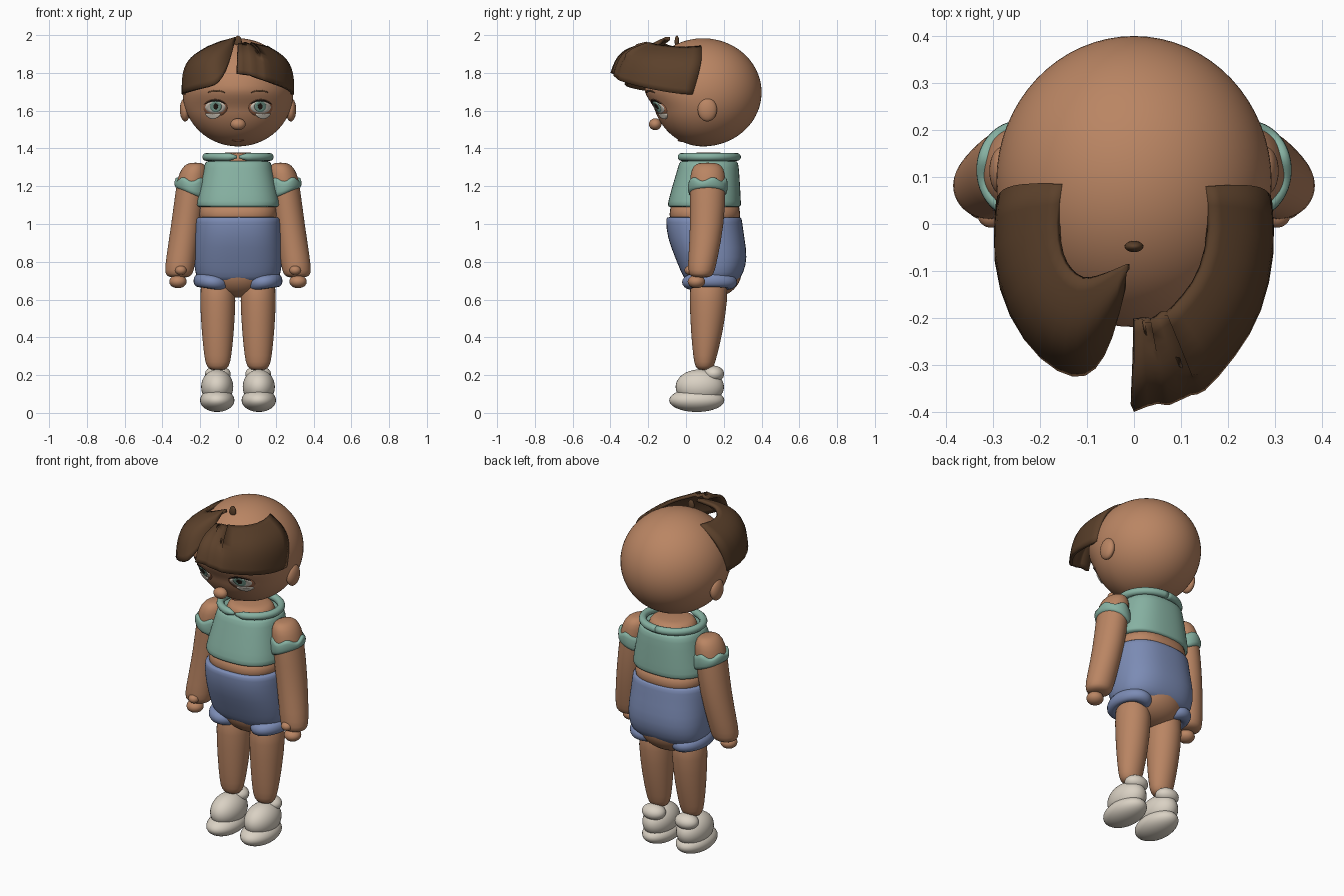
import bpy, bmesh
from math import sin, cos, pi, sqrt, radians, copysign
from mathutils import Vector

if "Cube" in bpy.data.objects:
    bpy.data.objects.remove(bpy.data.objects["Cube"], do_unlink=True)


def material(name, color):
    mat = bpy.data.materials.new(name)
    mat.use_nodes = True
    mat.diffuse_color = (*color, 1)
    mat.node_tree.nodes["Principled BSDF"].inputs["Base Color"].default_value = (*color, 1)
    return mat


SKIN = material("tan skin", (0.49, 0.235, 0.125))
BLUSH = material("eyelid and lip", (0.36, 0.14, 0.07))
HAIR = material("brown hair", (0.105, 0.052, 0.024))
TEAL = material("teal cloth", (0.24, 0.44, 0.36))
BLUE = material("blue shorts", (0.2, 0.26, 0.46))
WHITE = material("off white", (0.7, 0.64, 0.55))
DARK = material("dark pupil", (0.025, 0.015, 0.01))


def finish(bm, name, mat, subdivide=0):
    mesh = bpy.data.meshes.new(name)
    bm.to_mesh(mesh)
    bm.free()
    mesh.materials.append(mat)
    mesh.shade_smooth()
    obj = bpy.data.objects.new(name, mesh)
    bpy.context.collection.objects.link(obj)
    if subdivide:
        sub = obj.modifiers.new("smooth", "SUBSURF")
        sub.levels = sub.render_levels = subdivide
        sub.boundary_smooth = "PRESERVE_CORNERS"
    return obj


def loft(name, rings, mat, subdivide=1):
    """Skin a closed body over a list of point rings and cap both ends."""
    bm = bmesh.new()
    rows = [[bm.verts.new(p) for p in ring] for ring in rings]
    n = len(rows[0])
    for a, b in zip(rows, rows[1:]):
        for i in range(n):
            bm.faces.new((a[i], a[(i + 1) % n], b[(i + 1) % n], b[i]))
    bm.faces.new(rows[0])
    bm.faces.new(rows[-1])
    bmesh.ops.recalc_face_normals(bm, faces=bm.faces)
    return finish(bm, name, mat, subdivide)


def ring(z, cx, cy, rx, ry, power=2.0, n=32):
    def bend(v):
        return copysign(abs(v) ** (2 / power), v)
    return [(cx + rx * bend(cos(2 * pi * i / n)), cy + ry * bend(sin(2 * pi * i / n)), z)
            for i in range(n)]


def ball(name, center, radii, mat):
    bm = bmesh.new()
    bmesh.ops.create_uvsphere(bm, u_segments=32, v_segments=20, radius=1)
    for v in bm.verts:
        v.co = Vector(center) + Vector(c * r for c, r in zip(v.co, radii))
    return finish(bm, name, mat)


# Head, with the lower face set back
HEAD_Y, HEAD_Z, HEAD_R = 0.09, 1.697, (0.293, 0.31, 0.286)


def setback(z):
    t = min(max((1.72 - z) / 0.12, 0), 1)
    return 1 - 0.13 * t * t * (3 - 2 * t)


def face_y(x, z):
    k = 1 - (x / HEAD_R[0]) ** 2 - ((z - HEAD_Z) / HEAD_R[2]) ** 2
    return HEAD_Y - HEAD_R[1] * sqrt(max(k, 0)) * setback(z)


bm = bmesh.new()
bmesh.ops.create_uvsphere(bm, u_segments=64, v_segments=48, radius=1)
for v in bm.verts:
    x, y, z = (c * r for c, r in zip(v.co, HEAD_R))
    z += HEAD_Z
    v.co = (x, HEAD_Y + y * (setback(z) if y < 0 else 1), z)
finish(bm, "head", SKIN)
ball("nose", (0, -0.163, 1.528), (0.04, 0.033, 0.031), SKIN)
ball("upper_lip", (0, -0.03, 1.457), (0.047, 0.022, 0.009), BLUSH)
ball("lower_lip", (0, -0.022, 1.444), (0.035, 0.022, 0.009), BLUSH)


def plate(name, cx, cz, rx, rz, lift, mat, arch=0.0):
    """Thin oval that follows the face."""
    rings = []
    for size, out in ((1, -0.004), (1, lift), (0.7, lift), (0.4, lift), (0.1, lift)):
        pts = []
        for i in range(24):
            u, w = size * cos(i * pi / 12), size * sin(i * pi / 12)
            x, z = cx + rx * u, cz + rz * w - arch * u * u
            pts.append((x, face_y(x, z) - out, z))
        rings.append(pts)
    loft(name, rings, mat, 0)


# Neck, midriff and pelvis
loft("neck", [ring(1.28, 0, 0.12, 0.14, 0.13), ring(1.34, 0, 0.12, 0.135, 0.125),
              ring(1.365, 0, 0.12, 0.12, 0.112), ring(1.38, 0, 0.12, 0.09, 0.085)], SKIN)
loft("midriff", [ring(z, 0, 0.1, 0.208, 0.188, 2.5) for z in (0.98, 1.05, 1.13)], SKIN)
ball("pelvis", (0, 0.14, 0.75), (0.19, 0.155, 0.14), SKIN)

# Shirt and shorts
loft("shirt", [ring(z, 0, cy, rx, ry, 2.5) for z, cy, rx, ry in (
    (1.335, 0.12, 0.13, 0.12), (1.335, 0.12, 0.172, 0.153), (1.31, 0.12, 0.18, 0.16),
    (1.2, 0.107, 0.205, 0.18), (1.11, 0.097, 0.225, 0.195), (1.09, 0.097, 0.224, 0.194),
    (1.088, 0.097, 0.19, 0.17))], TEAL)
loft("shorts", [ring(z, 0, cy, rx, ry, 2.5) for z, cy, rx, ry in (
    (1.037, 0.095, 0.18, 0.17), (1.037, 0.095, 0.222, 0.199), (1.02, 0.095, 0.226, 0.202),
    (0.93, 0.104, 0.231, 0.205), (0.82, 0.135, 0.237, 0.192), (0.74, 0.14, 0.228, 0.165),
    (0.7, 0.137, 0.21, 0.14), (0.69, 0.135, 0.15, 0.11))], BLUE)


def collar_half(name, s):
    rings = []
    for i in range(25):
        a = -pi / 2 + 0.03 + (pi - 0.03) * i / 24
        r = 0.021 * min(1, 0.35 + i * 0.33)
        rings.append([(s * cos(a) * (0.168 + r * cos(t)), 0.12 + sin(a) * (0.15 + r * cos(t)),
                       1.355 + r * sin(t)) for t in (j * pi / 6 for j in range(12))])
    loft(name, rings, TEAL, 0)


# Paired parts
for side, s in (("left", 1), ("right", -1)):
    ball(side + "_ear", (s * 0.28, 0.113, 1.605), (0.028, 0.051, 0.062), SKIN)
    plate(side + "_eyelid", s * 0.12, 1.615, 0.064, 0.046, 0.002, BLUSH)
    plate(side + "_eye_white", s * 0.12, 1.618, 0.054, 0.032, 0.004, WHITE)
    plate(side + "_iris", s * 0.118, 1.622, 0.031, 0.03, 0.006, TEAL)
    plate(side + "_pupil", s * 0.118, 1.622, 0.013, 0.015, 0.008, DARK)
    plate(side + "_lash", s * 0.12, 1.655, 0.055, 0.005, 0.007, DARK, 0.02)
    plate(side + "_lower_lid", s * 0.133, 1.57, 0.04, 0.014, 0.008, WHITE, -0.012)
    plate(side + "_brow", s * 0.115, 1.705, 0.047, 0.005, 0.005, HAIR, 0.01)
    collar_half(side + "_collar", s)

    loft(side + "_arm", [ring(z, s * cx, cy, rx, ry) for z, cx, cy, rx, ry in (
        (1.325, 0.225, 0.115, 0.03, 0.04), (1.312, 0.227, 0.115, 0.057, 0.075),
        (1.27, 0.236, 0.115, 0.077, 0.092), (1.2, 0.246, 0.115, 0.082, 0.096),
        (1.0, 0.272, 0.113, 0.081, 0.09), (0.82, 0.302, 0.09, 0.079, 0.078),
        (0.75, 0.311, 0.08, 0.077, 0.072), (0.725, 0.313, 0.08, 0.066, 0.06),
        (0.715, 0.313, 0.08, 0.035, 0.03))], SKIN)
    ball(side + "_fingers", (s * 0.318, 0.055, 0.695), (0.046, 0.046, 0.035), SKIN)
    ball(side + "_thumb", (s * 0.303, 0.02, 0.755), (0.03, 0.028, 0.025), SKIN)

    # Sleeve band with a slanted hem and a wavy top edge
    band = []
    for size, top in ((0.8, 0), (1, 0), (1.02, 0.5), (1, 1), (0.8, 1)):
        pts = []
        for i, (x, y, z) in enumerate(ring(0, 0.245, 0.115, 0.09 * size, 0.104 * size)):
            low = 1.14 + 0.4 * (x - 0.2)
            high = 1.238 + 0.012 * sin(5 * i * pi / 16)
            pts.append((s * x, y, low + (high - low) * top))
        band.append(pts)
    loft(side + "_sleeve", band, TEAL)

    # Leg, shorts cuff and shoe
    loft(side + "_leg", [ring(z, s * 0.107, cy, rx, ry) for z, cy, rx, ry in (
        (0.74, 0.12, 0.09, 0.1), (0.6, 0.12, 0.096, 0.102), (0.42, 0.11, 0.085, 0.084),
        (0.29, 0.1, 0.071, 0.061), (0.245, 0.098, 0.06, 0.05), (0.225, 0.098, 0.035, 0.03))], SKIN)
    bpy.ops.mesh.primitive_torus_add(major_radius=0.1, minor_radius=0.036, major_segments=40,
                                     minor_segments=16, location=(s * 0.135, 0.125, 0.692),
                                     rotation=(0, radians(-8 * s), 0))
    cuff = bpy.context.object
    cuff.name = side + "_cuff"
    cuff.scale = (0.74, 1.07, 1)
    cuff.data.materials.append(BLUE)
    bpy.ops.object.shade_smooth()
    ball(side + "_shoe_sole", (s * 0.11, 0.057, 0.067), (0.091, 0.146, 0.062), WHITE)
    ball(side + "_shoe_upper", (s * 0.11, 0.073, 0.138), (0.085, 0.128, 0.092), WHITE)
    ball(side + "_shoe_heel", (s * 0.107, 0.146, 0.206), (0.068, 0.056, 0.044), WHITE)


def hair_lobe(name, strands):
    """Bulging sheet between an inner (crown) edge and an outer (fringe) edge."""
    core = Vector((0, -0.05, 1.65))
    bm = bmesh.new()
    cols = []
    for a, b in strands:
        a, b = Vector(a), Vector(b)
        out = ((a + b) / 2 - core).normalized() * (b - a).length * 0.2
        cols.append([bm.verts.new(a.lerp(b, t / 6) + out * sin(pi * t / 6)) for t in range(7)])
    for c, d in zip(cols, cols[1:]):
        for i in range(6):
            face = bm.faces.new((c[i], c[i + 1], d[i + 1], d[i]))
            face.normal_update()
            if face.normal.dot(face.calc_center_median() - core) < 0:
                face.normal_flip()
    obj = finish(bm, name, HAIR, 1)
    thick = obj.modifiers.new("thickness", "SOLIDIFY")
    thick.thickness = 0.018
    thick.offset = -1


# Fringe: a swept lobe, a folded lobe and a small tuft on the crown
hair_lobe("right_fringe", [
    ((-0.155, 0.085, 1.945), (-0.295, 0.03, 1.685)), ((-0.17, 0, 1.935), (-0.303, -0.08, 1.69)),
    ((-0.16, -0.07, 1.94), (-0.27, -0.2, 1.7)), ((-0.14, -0.1, 1.95), (-0.2, -0.295, 1.72)),
    ((-0.115, -0.12, 1.96), (-0.125, -0.335, 1.735)), ((-0.085, -0.115, 1.97), (-0.08, -0.315, 1.77)),
    ((-0.05, -0.1, 1.98), (-0.045, -0.25, 1.85)), ((-0.015, -0.085, 1.99), (-0.017, -0.135, 1.965))])
hair_lobe("left_fringe", [
    ((0, -0.205, 1.957), (0, -0.4, 1.8)), ((0.035, -0.2, 1.955), (0.06, -0.375, 1.79)),
    ((0.036, -0.21, 1.965), (0.067, -0.395, 1.79)), ((0.07, -0.185, 1.953), (0.13, -0.355, 1.765)),
    ((0.071, -0.195, 1.963), (0.14, -0.372, 1.765)), ((0.11, -0.155, 1.95), (0.22, -0.28, 1.735)),
    ((0.15, -0.1, 1.945), (0.275, -0.19, 1.715)), ((0.17, 0, 1.935), (0.302, -0.06, 1.69)),
    ((0.155, 0.08, 1.945), (0.295, 0.035, 1.685))])
ball("crown_tuft", (0, -0.048, 1.965), (0.02, 0.012, 0.032), HAIR)
